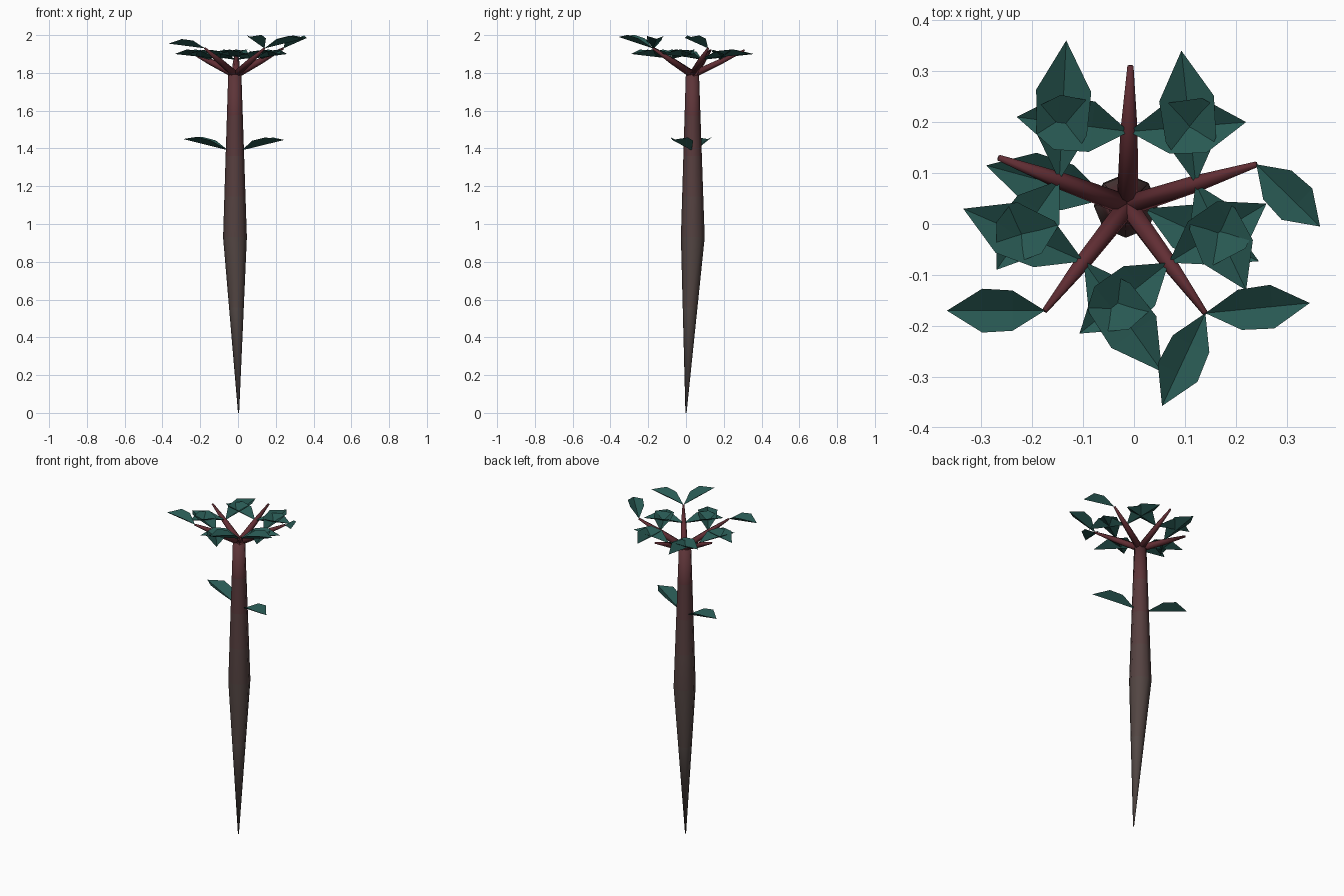
import bpy, bmesh, math
from mathutils import Vector

if "Cube" in bpy.data.objects:
    bpy.data.objects.remove(bpy.data.objects["Cube"])


def material(name, rgb):
    m = bpy.data.materials.new(name)
    m.diffuse_color = (*rgb, 1)
    m.use_nodes = True
    m.node_tree.nodes["Principled BSDF"].inputs["Base Color"].default_value = m.diffuse_color
    return m


BARK = [material(f"bark_{i}", rgb) for i, rgb in enumerate([
    (0.085, 0.065, 0.06), (0.085, 0.06, 0.055), (0.09, 0.055, 0.053),
    (0.095, 0.05, 0.05), (0.1, 0.042, 0.045), (0.11, 0.035, 0.04)])]
TWIG = material("red_branch", (0.12, 0.027, 0.034))
LEAF = material("leaf_green", (0.021, 0.098, 0.085))


def add_object(name, bm, mats, smooth):
    bmesh.ops.recalc_face_normals(bm, faces=bm.faces)
    for f in bm.faces:
        f.smooth = smooth
    me = bpy.data.meshes.new(name)
    bm.to_mesh(me)
    bm.free()
    for m in mats:
        me.materials.append(m)
    ob = bpy.data.objects.new(name, me)
    bpy.context.collection.objects.link(ob)
    return ob


def tube(name, points, radii, sides, mats):
    """Tapered tube through the points, with closed ends and one material per band."""
    bm = bmesh.new()
    points = [Vector(p) for p in points]
    turn = Vector((0, 0, 1)).rotation_difference(points[-1] - points[0])
    rings = []
    for p, r in zip(points, radii):
        rings.append([bm.verts.new(p + turn @ Vector((r * math.cos(a), r * math.sin(a), 0)))
                      for a in (2 * math.pi * i / sides for i in range(sides))])
    for n, (a, b) in enumerate(zip(rings, rings[1:])):
        for i in range(sides):
            j = (i + 1) % sides
            f = bm.faces.new((a[i], a[j], b[j], b[i]))
            f.material_index = min(n, len(mats) - 1)
    bm.faces.new(rings[0])
    bm.faces.new(rings[-1]).material_index = len(mats) - 1
    return add_object(name, bm, mats, True)


def leaf(name, base, tip, width, fold=0.033):
    """Hexagonal leaf folded along its midrib, with both edges raised."""
    bm = bmesh.new()
    base, tip = Vector(base), Vector(tip)
    d = tip - base
    side = Vector((-d.y, d.x, 0)).normalized()
    b, t = bm.verts.new(base), bm.verts.new(tip)
    rows = []
    for f, w in ((0.33, 0.92), (0.64, 1.0)):
        c = base + d * f
        rows.append([bm.verts.new(c + side * s * width * w / 2 + Vector((0, 0, fold * abs(s))))
                     for s in (-1, 0, 1)])
    r0, r1 = rows
    for i in (0, 1):
        bm.faces.new((b, r0[i], r0[i + 1]))
        bm.faces.new((r0[i], r1[i], r1[i + 1], r0[i + 1]))
        bm.faces.new((r1[i], t, r1[i + 1]))
    return add_object(name, bm, [LEAF], False)


# Trunk: pointed foot, thickest halfway, tapering to the crown
foot, waist, top = Vector((0.003, 0, 0)), Vector((-0.016, 0.036, 0.93)), Vector((-0.017, 0.034, 1.79))
path = [foot, foot.lerp(waist, 0.6), waist] + [waist.lerp(top, k / 4) for k in (1, 2, 3, 4)]
radii = [0.003, 0.039, 0.063, 0.056, 0.049, 0.042, 0.035]
tube("trunk", path, radii, 8, BARK)

# Branches, each with a pair of leaves halfway out and some with leaves at the end
# (end, [middle leaf tips], [end leaf tips])
crown = Vector((-0.013, 0.036, 1.79))
branches = [
    ((-0.007, 0.31, 1.92), [(-0.23, 0.21), (0.22, 0.20)], []),
    ((-0.265, 0.13, 1.92), [(-0.133, 0.36), (-0.27, -0.09)], []),
    ((0.24, 0.117, 1.93), [(0.093, 0.34), (0.22, -0.13)], [(0.365, -0.005, 1.985)]),
    ((-0.175, -0.17, 1.93), [(-0.335, 0.03), (0.055, -0.29)], [(-0.367, -0.17, 1.955)]),
    ((0.14, -0.175, 1.93), [(-0.107, -0.215), (0.26, 0.04)],
     [(0.345, -0.155, 1.98), (0.055, -0.357, 1.99)]),
]
for n, (end, mids, tips) in enumerate(branches, 1):
    end = Vector(end)
    mid = crown.lerp(end, 0.53)
    tube(f"branch_{n}", [crown, mid, end], [0.021, 0.017, 0.006], 6, [TWIG])
    for k, (x, y) in enumerate(mids, 1):
        leaf(f"middle_leaf_{n}_{k}", mid + Vector((0, 0, 0.01)), (x, y, 1.90), 0.108)
    for k, tip in enumerate(tips, 1):
        leaf(f"end_leaf_{n}_{k}", end, tip, 0.086)

# Two low leaves on the trunk
leaf("low_leaf_left", (-0.052, 0.05, 1.39), (-0.29, 0.115, 1.45), 0.1)
leaf("low_leaf_right", (0.02, 0.03, 1.39), (0.245, -0.073, 1.445), 0.1)
